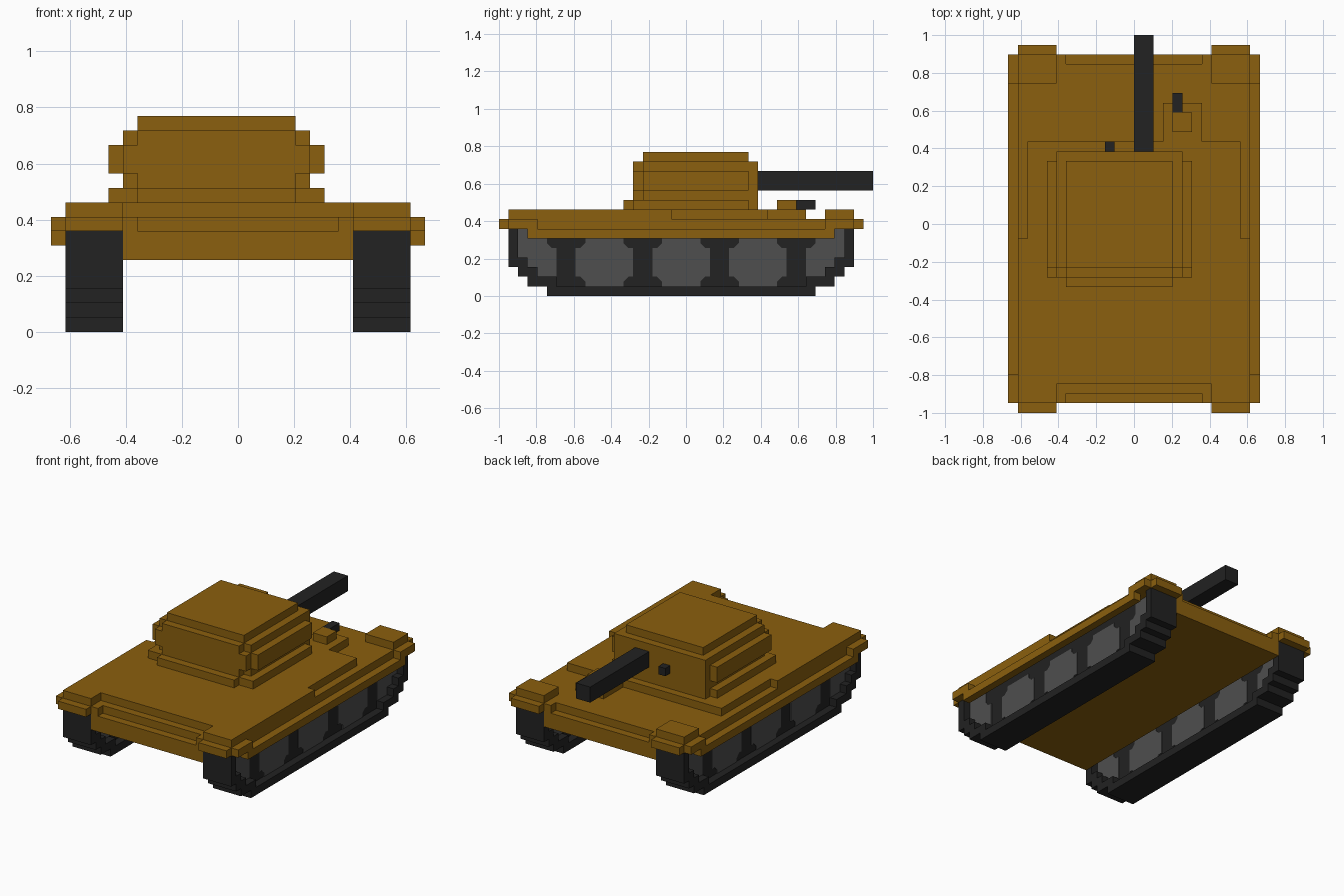
import bpy, bmesh
from mathutils import Vector

if "Cube" in bpy.data.objects:
    bpy.data.objects.remove(bpy.data.objects["Cube"])

V = 2 / 39  # size of one block; the model is 39 blocks long


def material(name, rgb):
    m = bpy.data.materials.new(name)
    m.diffuse_color = (*rgb, 1)
    m.use_nodes = True
    m.node_tree.nodes["Principled BSDF"].inputs["Base Color"].default_value = m.diffuse_color
    return m


BROWN = material("ochre_brown", (0.256, 0.115, 0.0044))
DARK = material("dark_rubber", (0.016, 0.016, 0.016))
GREY = material("wheel_grey", (0.077, 0.077, 0.077))


def place(x, y, z):
    """Block units to world units (y counts from the front)."""
    return Vector((x * V, y * V - 1, z * V))


def make_object(name, bm, mat):
    bmesh.ops.recalc_face_normals(bm, faces=bm.faces)
    me = bpy.data.meshes.new(name)
    bm.to_mesh(me)
    bm.free()
    me.materials.append(mat)
    ob = bpy.data.objects.new(name, me)
    bpy.context.collection.objects.link(ob)
    return ob


def cells(boxes):
    """Unit cells filled by boxes (x0, x1, y0, y1, z0, z1)."""
    return {(x, y, z) for a, b, c, d, e, f in boxes
            for x in range(a, b) for y in range(c, d) for z in range(e, f)}


def mirrored(boxes):
    return boxes + [(-b, -a, *rest) for a, b, *rest in boxes]


# Hull: lower body, notched nose and tail, fenders, skirts, raised deck
hull = cells([
    (-8, 8, 1, 37, 5, 7), (-7, 7, 2, 36, 7, 8),
    (-8, 8, 3, 18, 8, 9), (-11, 11, 18, 28, 8, 9), (3, 7, 28, 32, 8, 9),
] + mirrored([
    (7, 8, 1, 37, 7, 8), (8, 12, 0, 38, 7, 8),
    (12, 13, 3, 35, 6, 7), (12, 13, 1, 4, 7, 8), (12, 13, 34, 37, 7, 8),
    (8, 12, 1, 18, 8, 9), (8, 12, 34, 37, 8, 9),
]))

# Turret: wide foot, stepped body with bulging sides, cap
turret = cells([
    (-9, 6, 14, 26, 9, 10), (-7, 4, 13, 27, 9, 10), (-8, 5, 14, 27, 9, 10),
    (-8, 5, 15, 27, 10, 14), (-7, 4, 14, 27, 10, 14),
    (-9, 6, 15, 26, 11, 13), (-8, 5, 14, 27, 11, 13),
    (-7, 4, 15, 26, 14, 15),
])

# Track: stepped outline, recessed on both faces inside a one-block rim
outline = [(5, 33, 0, 1), (3, 35, 1, 2), (2, 36, 2, 3), (1, 37, 3, 7)]
recess = [(6, 32, 1, 2), (4, 34, 2, 3), (3, 35, 3, 4), (2, 36, 4, 7)]
track = cells([(8, 12, *o) for o in outline])
track -= cells([(x, x + 1, *r) for r in recess for x in (8, 11)])

parts = {
    "hull": (BROWN, hull),
    "turret": (BROWN, turret),
    "right_track": (DARK, track),
    "left_track": (DARK, {(-1 - x, y, z) for x, y, z in track}),
    "main_gun": (DARK, cells([(0, 2, 27, 39, 11, 13)])),
    "turret_small_gun": (DARK, cells([(-3, -2, 27, 28, 11, 12)])),
    "hatch_mount": (BROWN, cells([(4, 6, 29, 31, 9, 10)])),
    "hatch_gun": (DARK, cells([(4, 5, 31, 33, 9, 10)])),
}
filled = set().union(*(c for _, c in parts.values()))

# Skin each part: keep only faces that touch empty space, then merge flats
for name, (mat, part) in parts.items():
    bm = bmesh.new()
    verts = {}
    for c in sorted(part):
        for axis in range(3):
            for side in (0, 1):
                n = list(c)
                n[axis] += 2 * side - 1
                if tuple(n) in filled:
                    continue
                u, w = (axis + 1) % 3, (axis + 2) % 3
                quad = []
                for du, dw in ((0, 0), (1, 0), (1, 1), (0, 1)):
                    p = list(c)
                    p[axis] += side
                    p[u] += du
                    p[w] += dw
                    p = tuple(p)
                    if p not in verts:
                        verts[p] = bm.verts.new(place(*p))
                    quad.append(verts[p])
                bm.faces.new(quad if side else quad[::-1])
    bmesh.ops.dissolve_limit(bm, angle_limit=0.01, verts=bm.verts, edges=bm.edges)
    make_object(name, bm, mat)


# Wheels: thin grey plates showing on both recessed faces of each track
def wheel(name, side, points):
    bm = bmesh.new()
    x0, x1 = side * 8.92, side * 11.08
    ring = [bm.verts.new(place(x0, y, z)) for y, z in points]
    face = bm.faces.new(ring)
    out = bmesh.ops.extrude_face_region(bm, geom=[face])
    new = [g for g in out["geom"] if isinstance(g, bmesh.types.BMVert)]
    bmesh.ops.translate(bm, verts=new, vec=((x1 - x0) * V, 0, 0))
    make_object(name, bm, GREY)


quarter = [(3, 2), (2.5, 2), (2, 1.5), (2, 1)]  # half width, height
lower = [(-w, z) for w, z in quarter] + [(w, z) for w, z in quarter[::-1]]
full = lower + [(-w, 7 - z) for w, z in lower]
end = [(-17, 7), (-17, 4), (-16, 4), (-16, 3), (-15, 3), (-15, 2),
       (-13, 2), (-13, 5), (-13.5, 5), (-14, 5.5), (-14, 7)]

for side, label in ((1, "right"), (-1, "left")):
    for i, y in enumerate((11, 19, 27)):
        wheel(f"{label}_wheel_{i + 1}", side, [(y + a, z) for a, z in full])
    wheel(f"{label}_front_wheel", side, [(19 + a, z) for a, z in end])
    wheel(f"{label}_back_wheel", side, [(19 - a, z) for a, z in end])
